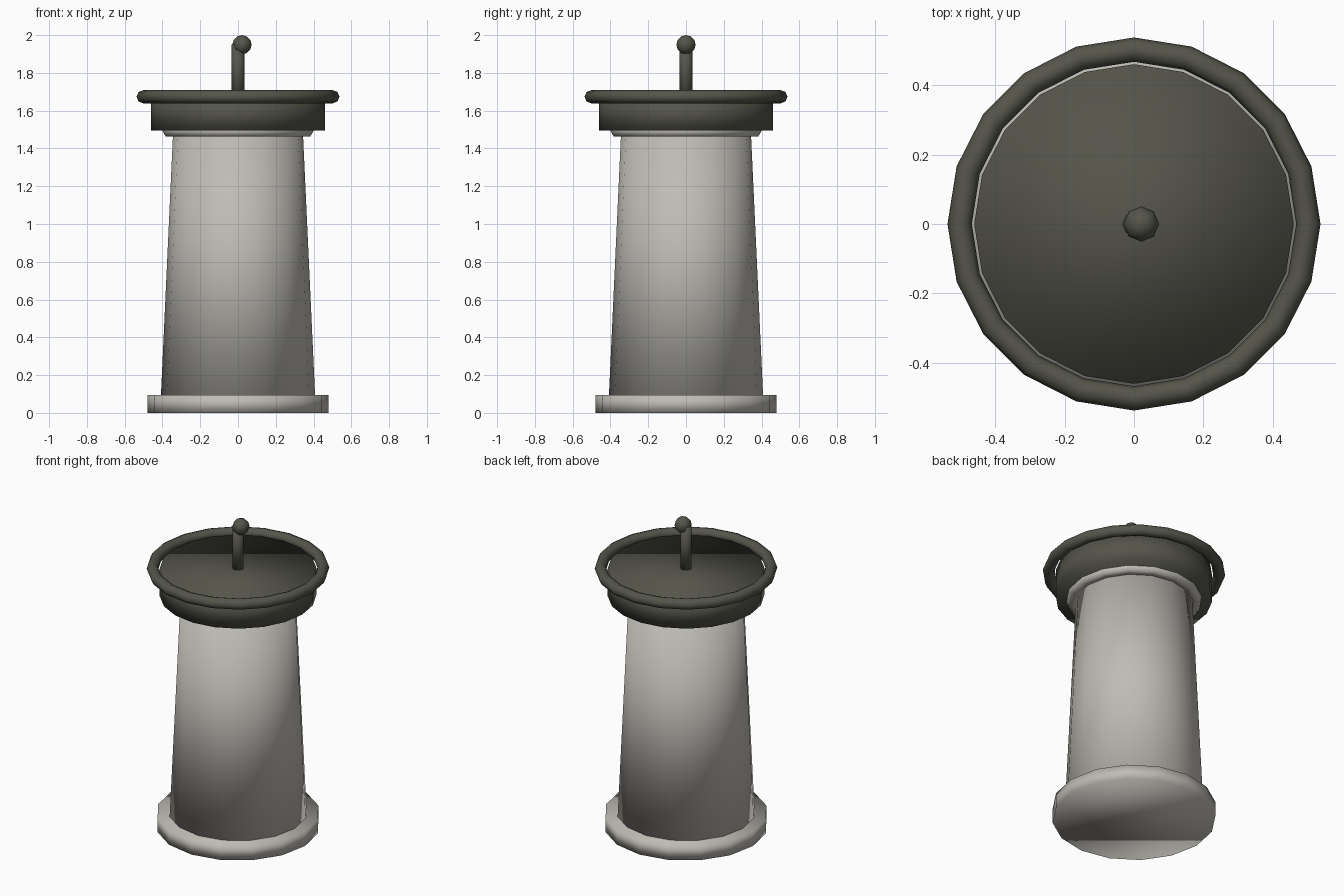
import bpy

if "Cube" in bpy.data.objects:
    bpy.data.objects.remove(bpy.data.objects["Cube"])


def material(name, rgb):
    m = bpy.data.materials.new(name)
    m.diffuse_color = (*rgb, 1)
    m.use_nodes = True
    m.node_tree.nodes["Principled BSDF"].inputs["Base Color"].default_value = m.diffuse_color
    return m


stone = material("stone", (0.52, 0.50, 0.46))
metal = material("dark_metal", (0.09, 0.09, 0.07))


def finish(name, mat):
    ob = bpy.context.object
    ob.name = name
    ob.data.materials.append(mat)
    bpy.ops.object.shade_smooth()
    return ob


def drum(name, mat, sides, r_bottom, r_top, z0, z1):
    bpy.ops.mesh.primitive_cone_add(vertices=sides, radius1=r_bottom, radius2=r_top,
                                    depth=z1 - z0, location=(0, 0, (z0 + z1) / 2))
    return finish(name, mat)


def ring(name, mat, sides, minor_sides, major, minor, z):
    bpy.ops.mesh.primitive_torus_add(major_segments=sides, minor_segments=minor_sides,
                                     major_radius=major, minor_radius=minor,
                                     location=(0, 0, z))
    return finish(name, mat)


# Pedestal: foot, tapered column and collar
drum("foot", stone, 16, 0.48, 0.48, 0.0, 0.095)
drum("column", stone, 16, 0.41, 0.343, 0.05, 1.50)
ring("collar", stone, 16, 6, 0.365, 0.035, 1.493)

# Basin with a rolled rim
drum("basin", metal, 20, 0.46, 0.46, 1.495, 1.675)
ring("basin_rim", metal, 20, 8, 0.502, 0.035, 1.674)

# Water spout and its nozzle
drum("spout", metal, 8, 0.034, 0.034, 1.66, 1.95)
bpy.ops.mesh.primitive_uv_sphere_add(segments=8, ring_count=6, radius=0.051,
                                     location=(0.021, 0, 1.949))
finish("nozzle", metal)
